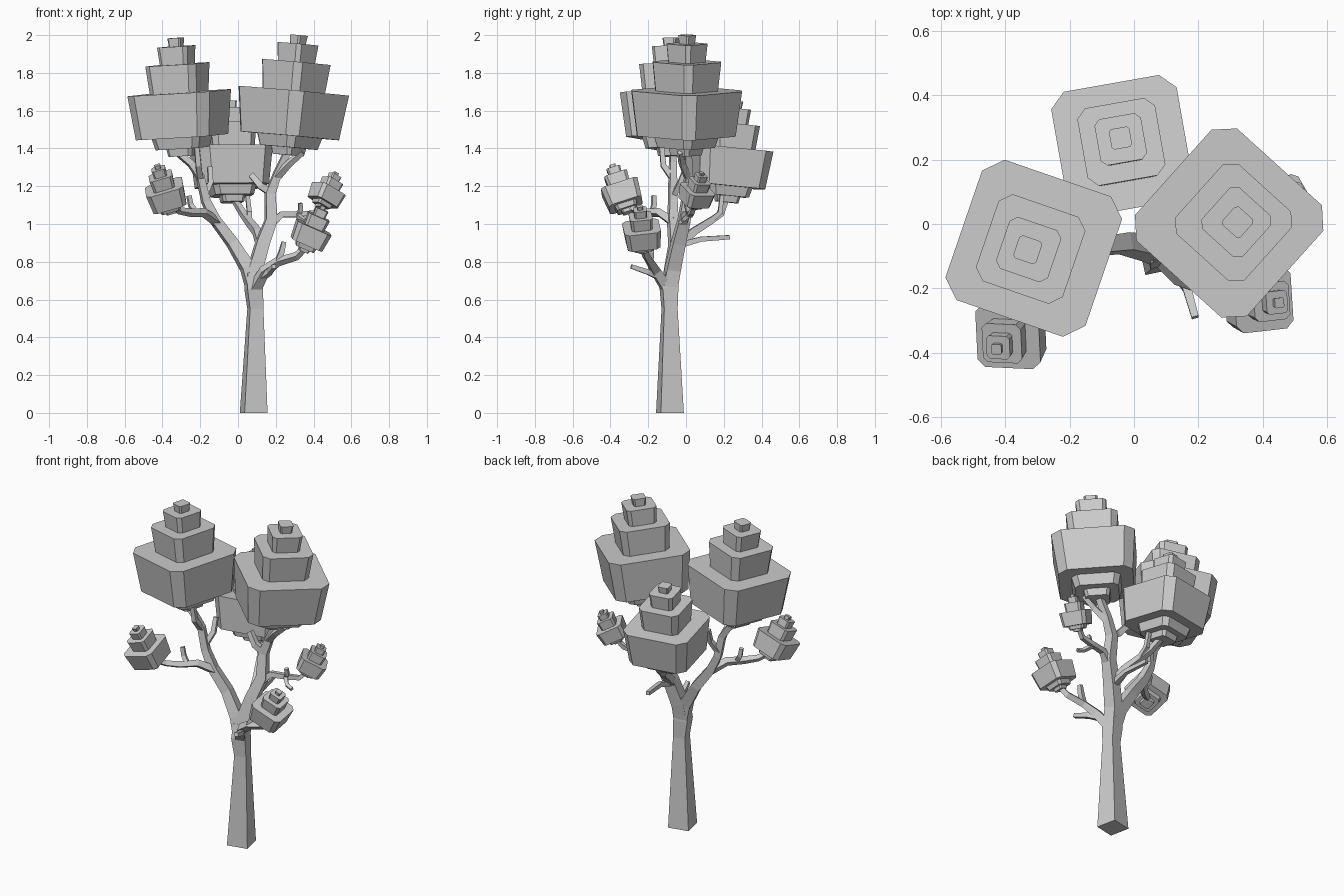
import bpy, bmesh, math
from mathutils import Vector, Matrix

cube = bpy.data.objects.get("Cube")
if cube:
    bpy.data.objects.remove(cube)

# One plain colour for everything
grey = bpy.data.materials.new("plain_grey")
grey.use_nodes = True
tone = (0.6, 0.6, 0.6, 1)
grey.diffuse_color = tone
grey.node_tree.nodes["Principled BSDF"].inputs["Base Color"].default_value = tone


def finish(name, bm):
    bmesh.ops.recalc_face_normals(bm, faces=bm.faces)
    mesh = bpy.data.meshes.new(name)
    bm.to_mesh(mesh)
    bm.free()
    mesh.materials.append(grey)
    obj = bpy.data.objects.new(name, mesh)
    bpy.context.collection.objects.link(obj)
    return obj


def loft(bm, rings):
    """Skin a stack of equal rings and close both ends."""
    rings = [[bm.verts.new(co) for co in ring] for ring in rings]
    count = len(rings[0])
    for low, high in zip(rings, rings[1:]):
        for i in range(count):
            j = (i + 1) % count
            bm.faces.new((low[i], low[j], high[j], high[i]))
    bm.faces.new(rings[0][::-1])
    bm.faces.new(rings[-1])


def branch(name, *path, turn=12):
    """Square tapering limb; each path point is x, y, z, half width."""
    points = [Vector(p[:3]) for p in path]
    side = Vector((math.cos(math.radians(turn)), math.sin(math.radians(turn)), 0))
    rings = []
    for i, point in enumerate(points):
        ahead = points[min(i + 1, len(points) - 1)]
        behind = points[max(i - 1, 0)]
        along = (ahead - behind).normalized()
        if name == "trunk" and i == 0:
            along = Vector((0, 0, 1))
        side = (side - along * side.dot(along)).normalized()
        other = along.cross(side)
        half = path[i][3]
        rings.append([point + (side * a + other * b) * half
                      for a, b in ((-1, -1), (1, -1), (1, 1), (-1, 1))])
    bm = bmesh.new()
    loft(bm, rings)
    return finish(name, bm)


# Foliage tiers: start height, end height, bottom width, top width
TIERS = ((0, .05, .13, .15), (.04, .1, .24, .27), (.1, .335, .41, .46),
         (.335, .485, .26, .285), (.485, .58, .155, .17), (.58, .625, .065, .075))


def crown(name, base, top, spin):
    """Stacked chamfered tiers standing on a leaning axis."""
    base, axis = Vector(base), Vector(top) - Vector(base)
    scale = axis.length / TIERS[-1][1]
    lean = Vector((0, 0, 1)).rotation_difference(axis).to_matrix()
    turn = lean @ Matrix.Rotation(math.radians(spin), 3, "Z")
    bm = bmesh.new()
    for start, end, lower, upper in TIERS:
        rings = []
        for height, width in ((start, lower), (end, upper)):
            h, c = width / 2, width * .38
            outline = ((-c, -h), (c, -h), (h, -c), (h, c),
                       (c, h), (-c, h), (-h, c), (-h, -c))
            rings.append([base + turn @ Vector((x, y, height)) * scale
                          for x, y in outline])
        loft(bm, rings)
    return finish(name, bm)


# Trunk and its fork
branch("trunk", (.083, -.085, 0, .062), (.092, -.087, .55, .036),
       (.083, -.09, .66, .042), (.075, -.085, .74, .03))

# Right-hand limb of the fork, carrying the tall crown
branch("left_limb", (.085, -.09, .65, .038), (.09, -.07, .76, .037),
       (.13, -.04, .9, .034), (.175, -.01, 1.02, .03), (.17, .01, 1.16, .025),
       (.21, .015, 1.27, .02), (.27, .01, 1.4, .017))
branch("left_limb_fork", (.205, .01, 1.25, .018), (.27, -.02, 1.32, .015),
       (.34, -.03, 1.38, .013))
branch("left_limb_twig", (.17, .01, 1.17, .019), (.12, 0, 1.2, .017),
       (.07, .02, 1.26, .015))

# Limb carrying the opposite crown
branch("right_limb", (.08, -.085, .67, .036), (.05, -.075, .77, .034),
       (-.03, -.06, .9, .028), (-.12, -.07, 1.02, .025), (-.17, -.07, 1.12, .021),
       (-.2, -.07, 1.25, .019), (-.25, -.07, 1.32, .017), (-.31, -.07, 1.37, .016))
branch("right_limb_fork", (-.2, -.07, 1.24, .016), (-.21, -.12, 1.31, .014),
       (-.22, -.13, 1.42, .012))
branch("right_limb_twig", (-.18, -.07, 1.14, .015), (-.145, -.03, 1.22, .013),
       (-.15, 0, 1.3, .012))

# Side arm to the small front crown
branch("right_arm", (-.11, -.07, 1.01, .02), (-.18, -.14, 1.06, .018),
       (-.25, -.21, 1.06, .016), (-.31, -.26, 1.07, .014), (-.36, -.31, 1.1, .012))
branch("right_arm_twig", (-.22, -.18, 1.06, .013), (-.25, -.17, 1.1, .012),
       (-.26, -.17, 1.15, .011))

# Low arm with twigs
branch("low_arm", (.085, -.095, .65, .028), (.14, -.16, .75, .023),
       (.21, -.19, .8, .018), (.31, -.21, .83, .016), (.36, -.23, .88, .013))
branch("low_arm_front_twig", (.125, -.14, .72, .018), (.165, -.2, .745, .014),
       (.19, -.29, .775, .011))
branch("low_arm_upright_twig", (.21, -.19, .8, .015), (.23, -.185, .85, .014),
       (.243, -.18, .905, .011))

# Upper arm to the small side crown
branch("upper_arm", (.165, -.02, .99, .021), (.23, 0, 1.05, .016),
       (.32, .02, 1.05, .014), (.4, .03, 1.06, .012), (.44, .045, 1.1, .011))
branch("upper_arm_twig", (.315, .02, 1.05, .012), (.33, .01, 1.07, .011),
       (.33, 0, 1.11, .01))
branch("upper_arm_drop_twig", (.31, .02, 1.05, .011), (.35, -.02, 1.02, .01),
       (.39, -.03, 1.01, .009))

# Back arm under the rear crown
branch("back_arm", (.125, -.05, .88, .023), (.1, .04, .96, .02),
       (.06, .12, 1.01, .018), (.03, .18, 1.05, .016), (-.02, .21, 1.13, .014))
branch("back_arm_fork", (.06, .12, 1.01, .014), (.06, .18, 1.06, .012),
       (.05, .19, 1.15, .011))
branch("back_arm_twig", (.125, -.03, .89, .016), (.125, .08, .92, .013),
       (.1, .23, .93, .011))

# Large crowns
crown("right_crown", (-.29, -.07, 1.36), (-.33, -.08, 1.985), -19)
crown("left_crown", (.265, 0, 1.365), (.322, .006, 2), 48)
crown("back_crown", (-.03, .215, 1.115), (-.042, .267, 1.65), 10)

# Small crowns
crown("small_front_crown", (-.35, -.305, 1.06), (-.428, -.39, 1.312), 0)
crown("small_low_crown", (.345, -.225, .855), (.452, -.245, 1.095), 5)
crown("small_side_crown", (.435, .035, 1.085), (.52, .085, 1.272), 30)
